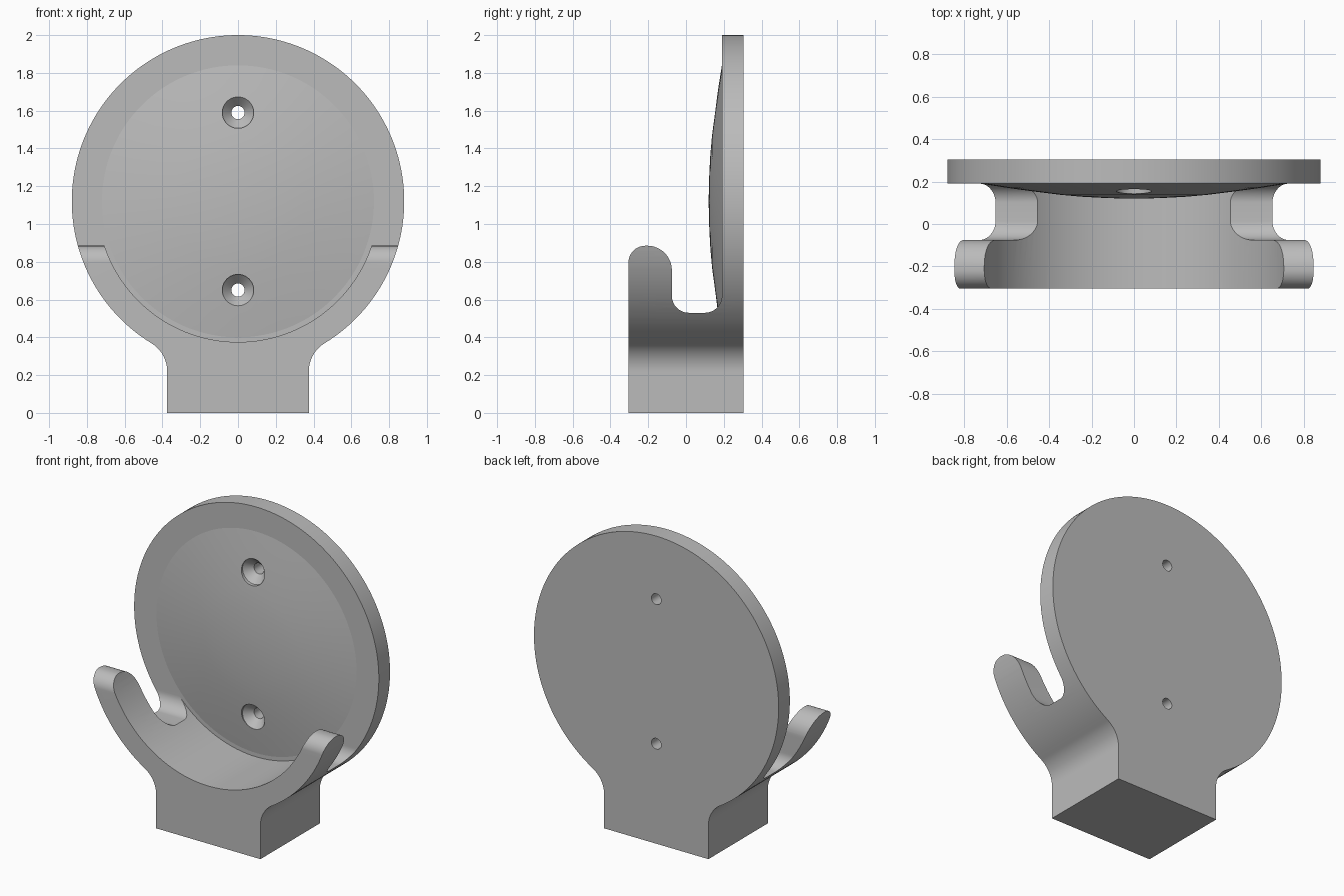
import bpy
import bmesh
from math import sin, cos, pi, radians, atan2, hypot

if "Cube" in bpy.data.objects:
    bpy.data.objects.remove(bpy.data.objects["Cube"], do_unlink=True)

HALF = 0.305            # half the depth
CENTRE, DISC_R = 1.12, 0.88
CUP_R = 0.745
PLATE_Y = 0.19          # front face of the back plate

grey = bpy.data.materials.new("light grey")
grey.use_nodes = True
grey.diffuse_color = (0.5, 0.5, 0.5, 1)
grey.node_tree.nodes["Principled BSDF"].inputs["Base Color"].default_value = grey.diffuse_color


def finish(name, bm):
    bmesh.ops.recalc_face_normals(bm, faces=bm.faces)
    mesh = bpy.data.meshes.new(name)
    bm.to_mesh(mesh)
    bm.free()
    mesh.materials.append(grey)
    obj = bpy.data.objects.new(name, mesh)
    bpy.context.collection.objects.link(obj)
    return obj


def arc(cx, cy, r, start, end, n=16):
    """Points on an arc, angles in radians."""
    return [(cx + r * cos(start + (end - start) * i / n),
             cy + r * sin(start + (end - start) * i / n)) for i in range(n + 1)]


def prism(name, points, place, offset):
    """Extrude a flat outline by the offset vector."""
    bm = bmesh.new()
    face = bm.faces.new([bm.verts.new(place(*p)) for p in points])
    ext = bmesh.ops.extrude_face_region(bm, geom=[face])
    verts = [v for v in ext["geom"] if isinstance(v, bmesh.types.BMVert)]
    bmesh.ops.translate(bm, verts=verts, vec=offset)
    return finish(name, bm)


def lathe(name, profile, z, n):
    """Turn (radius, y) points around a front-to-back axis at height z."""
    bm = bmesh.new()
    rings = []
    for r, y in profile:
        if r == 0:
            rings.append([bm.verts.new((0, y, z))] * n)
        else:
            rings.append([bm.verts.new((r * cos(2 * pi * i / n), y, z + r * sin(2 * pi * i / n)))
                          for i in range(n)])
    for a, b in zip(rings, rings[1:]):
        for i in range(n):
            j = (i + 1) % n
            corners = list(dict.fromkeys([a[i], a[j], b[j], b[i]]))
            bm.faces.new(corners)
    return finish(name, bm)


def combine(obj, other, operation):
    mod = obj.modifiers.new(operation, 'BOOLEAN')
    mod.operation, mod.solver, mod.object = operation, 'EXACT', other
    bpy.context.view_layer.objects.active = obj
    bpy.ops.object.modifier_apply(modifier=mod.name)
    bpy.data.objects.remove(other, do_unlink=True)


# Front outline: disc on a stem, joined by fillets
stem, fillet, fillet_z = 0.375, 0.1745, 0.22
fx = stem + fillet
join = atan2(fillet_z - CENTRE, fx)
right = [(stem, 0)] + arc(fx, fillet_z, fillet, pi, join + pi)[:-1]
left = [(-x, z) for x, z in reversed(right)]
outline = right + arc(0, CENTRE, DISC_R, join, pi - join, 144) + left
holder = prism("wall_hook", outline, lambda x, z: (x, -HALF, z), (0, 2 * HALF, 0))

# Side outline: rounded lip, slot and back plate
side = [(HALF + 0.1, -0.1), (-HALF - 0.1, -0.1), (-HALF - 0.1, 0.5), (-HALF, 0.5)]
side += arc(-0.215, 0.795, 0.09, pi, pi / 2)
side += arc(-0.205, 0.755, 0.13, pi / 2, 0)
side += arc(0.015, 0.62, 0.09, pi, 1.5 * pi)
side += arc(0.10, 0.62, 0.09, 1.5 * pi, 2 * pi)
side += [(PLATE_Y, 2.1), (HALF + 0.1, 2.1)]
combine(holder, prism("side_cutter", side, lambda y, z: (-1, y, z), (2, 0, 0)), 'INTERSECT')

# Round hollow of the cradle
cup = [(0, PLATE_Y), (CUP_R, PLATE_Y), (CUP_R, -0.5), (0, -0.5)]
combine(holder, lathe("cup_cutter", cup, CENTRE, 128), 'DIFFERENCE')

# Shallow dome on the plate
dome = [(0, 0.12), (0.08, 0.121), (0.16, 0.124), (0.25, 0.129), (0.35, 0.138),
        (0.47, 0.153), (0.6, 0.171), (0.72, PLATE_Y), (0.72, 0.25), (0, 0.25)]
combine(holder, lathe("dome", dome, CENTRE, 128), 'UNION')

# Countersunk screw holes
screw = [(0, 0), (0.083, 0), (0.083, 0.165), (0.035, 0.215), (0.035, 0.4), (0, 0.4)]
for z in (1.59, 0.65):
    combine(holder, lathe("screw_cutter", screw, z, 48), 'DIFFERENCE')

bpy.ops.object.select_all(action='DESELECT')
holder.select_set(True)
bpy.context.view_layer.objects.active = holder
bpy.ops.object.shade_smooth_by_angle(angle=radians(8.5))
